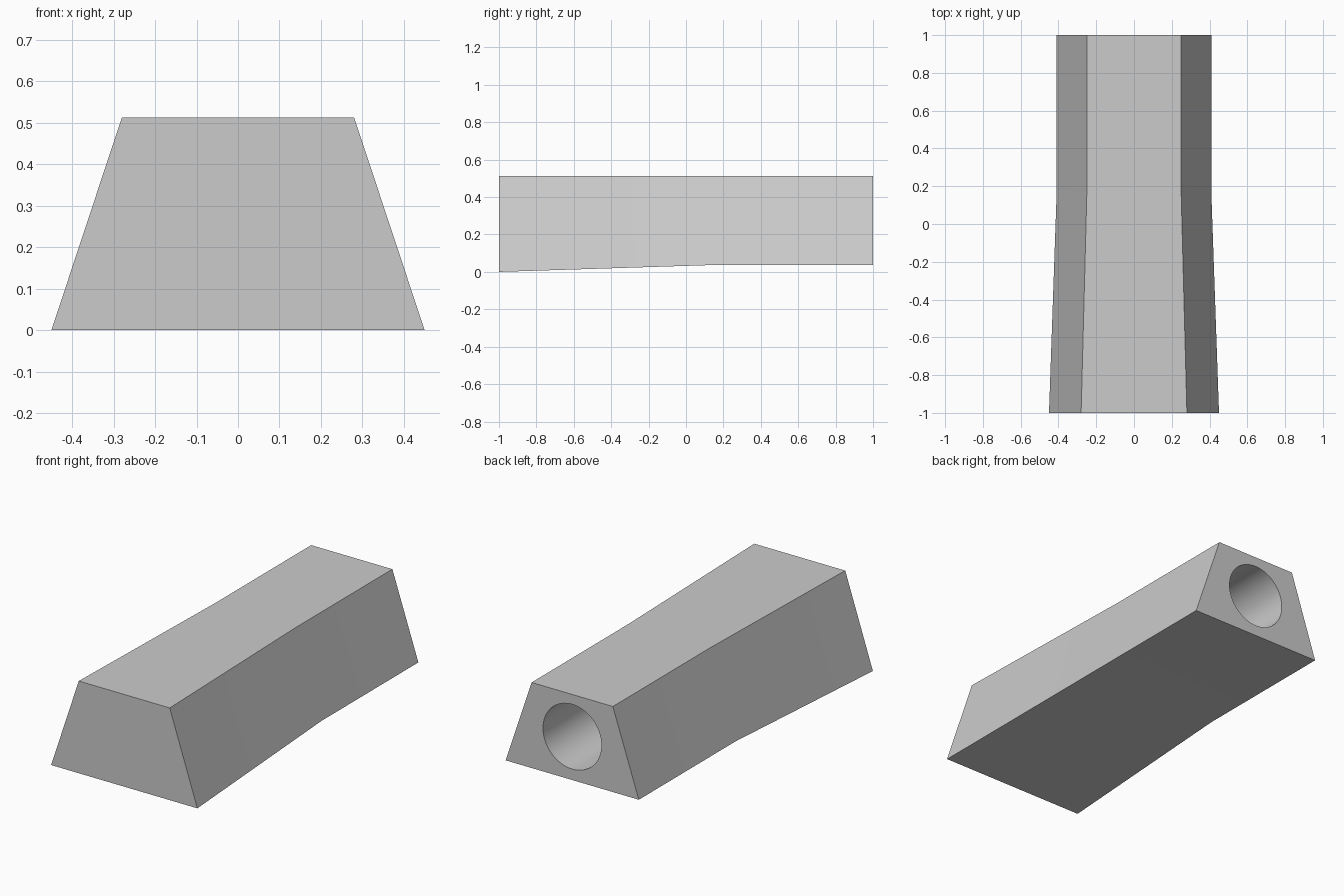
import bpy
import bmesh
from math import radians
from mathutils import Matrix

default = bpy.data.objects.get("Cube")
if default:
    bpy.data.objects.remove(default, do_unlink=True)

# Single plain colour
grey = bpy.data.materials.new("plain grey")
grey.use_nodes = True
colour = (0.6, 0.6, 0.6, 1)
grey.diffuse_color = colour
grey.node_tree.nodes["Principled BSDF"].inputs["Base Color"].default_value = colour


def make_object(name, bm):
    bmesh.ops.recalc_face_normals(bm, faces=bm.faces)
    mesh = bpy.data.meshes.new(name)
    bm.to_mesh(mesh)
    bm.free()
    obj = bpy.data.objects.new(name, mesh)
    bpy.context.collection.objects.link(obj)
    mesh.materials.append(grey)
    return obj


# Trapezoid bar: flared front half, straight back half
TOP = 0.513
sections = [  # y, bottom half width, top half width, bottom height
    (-1.0, 0.45, 0.28, 0.0),
    (0.15, 0.41, 0.25, 0.037),
    (1.0, 0.41, 0.25, 0.037),
]
bm = bmesh.new()
rings = [[bm.verts.new(p) for p in ((-b, y, z), (b, y, z), (t, y, TOP), (-t, y, TOP))]
         for y, b, t, z in sections]
for near, far in zip(rings, rings[1:]):
    for i in range(4):
        j = (i + 1) % 4
        bm.faces.new((near[i], near[j], far[j], far[i]))
bm.faces.new(rings[0])
bm.faces.new(rings[-1])
bar = make_object("tapered_bar", bm)

# Round blind bore in the back end
DEPTH, EXTRA = 1.0, 0.1
bm = bmesh.new()
place = Matrix.Translation((0, 1 + (EXTRA - DEPTH) / 2, 0.278)) @ Matrix.Rotation(radians(90), 4, "X")
bmesh.ops.create_cone(bm, cap_ends=True, segments=64, radius1=0.18, radius2=0.18,
                      depth=DEPTH + EXTRA, matrix=place)
cutter = make_object("bore_cutter", bm)

cut = bar.modifiers.new("bore", "BOOLEAN")
cut.operation = "DIFFERENCE"
cut.solver = "EXACT"
cut.object = cutter
bpy.ops.object.select_all(action="DESELECT")
bpy.context.view_layer.objects.active = bar
bar.select_set(True)
bpy.ops.object.modifier_apply(modifier=cut.name)
bpy.data.objects.remove(cutter, do_unlink=True)
bpy.ops.object.shade_smooth_by_angle(angle=radians(30))
